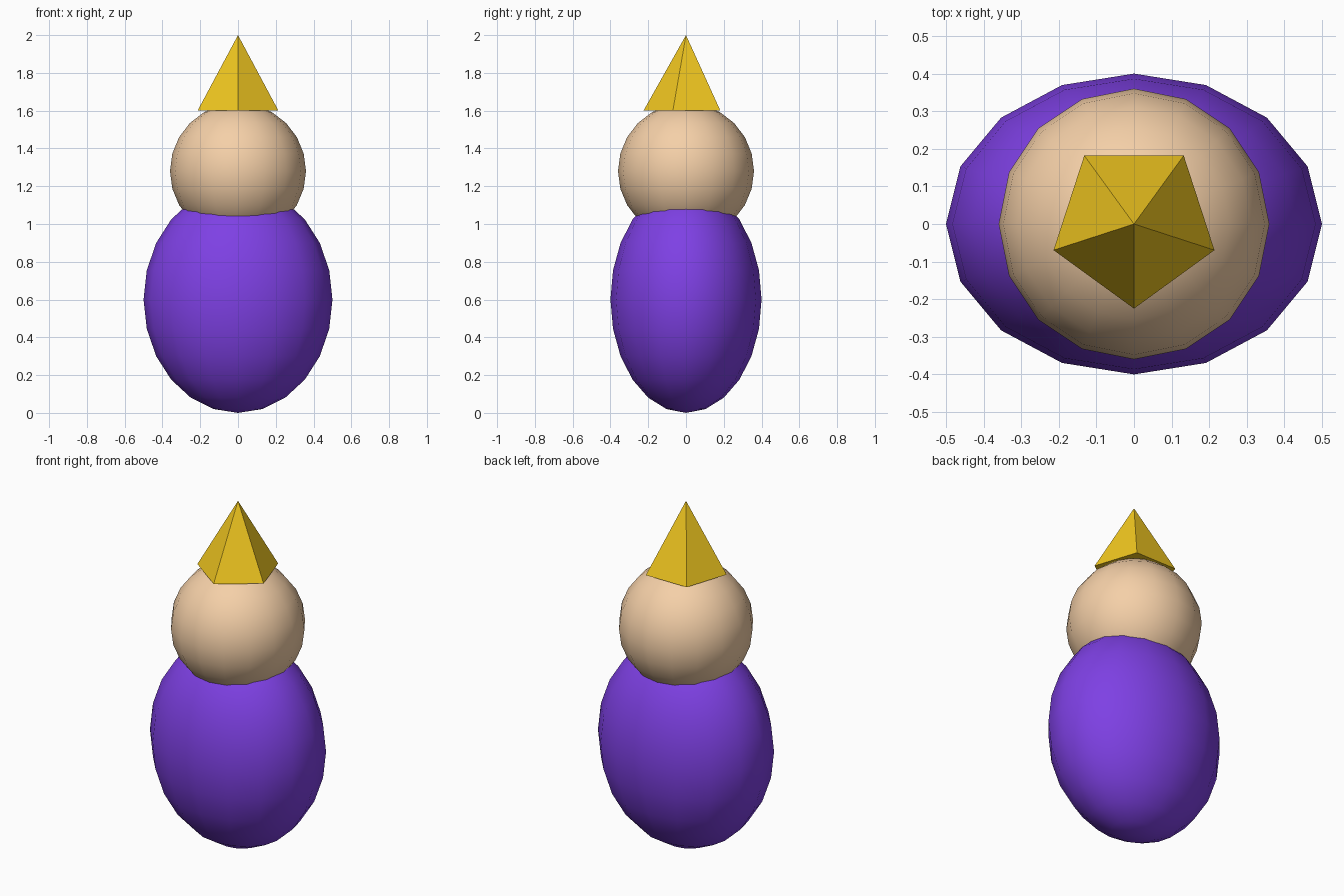
import bpy, bmesh
from math import pi, sin, cos

if "Cube" in bpy.data.objects:
    bpy.data.objects.remove(bpy.data.objects["Cube"])


def srgb(r, g, b):
    """Turn 0-255 screen colour into a linear RGBA colour."""
    lin = [c / 12.92 if c <= 0.04045 else ((c + 0.055) / 1.055) ** 2.4
           for c in (r / 255, g / 255, b / 255)]
    return (*lin, 1.0)


def finish(name, bm, rgb):
    mesh = bpy.data.meshes.new(name)
    bm.to_mesh(mesh)
    bm.free()
    mat = bpy.data.materials.new(name + "_colour")
    mat.diffuse_color = srgb(*rgb)
    mat.use_nodes = True
    mat.node_tree.nodes["Principled BSDF"].inputs["Base Color"].default_value = mat.diffuse_color
    mesh.materials.append(mat)
    obj = bpy.data.objects.new(name, mesh)
    bpy.context.collection.objects.link(obj)
    return obj


def ellipsoid(name, radii, z, rgb):
    bm = bmesh.new()
    bmesh.ops.create_uvsphere(bm, u_segments=16, v_segments=12, radius=1)
    bmesh.ops.scale(bm, vec=radii, verts=bm.verts)
    bmesh.ops.translate(bm, vec=(0, 0, z), verts=bm.verts)
    for f in bm.faces:
        f.smooth = True
    return finish(name, bm, rgb)


def pointed_hat(name, sides, radius, z0, z1, rgb):
    """Cone with one corner to the front; each side has its own tip point
    so the smooth shading stays clean at the apex."""
    bm = bmesh.new()
    ring = []
    for i in range(sides):
        a = -pi / 2 + 2 * pi * i / sides
        ring.append(bm.verts.new((radius * cos(a), radius * sin(a), z0)))
    for i in range(sides):
        tip = bm.verts.new((0, 0, z1))
        bm.faces.new((ring[i], ring[(i + 1) % sides], tip)).smooth = True
    base = bm.faces.new(ring[::-1])
    for e in base.edges:
        e.smooth = False
    return finish(name, bm, rgb)


# Egg-shaped body
ellipsoid("body", (0.5, 0.4, 0.6), 0.6, (126, 64, 228))
# Round head sunk into the body
ellipsoid("head", (0.36, 0.36, 0.36), 1.28, (245, 208, 168))
# Five-sided hat
pointed_hat("hat", 5, 0.225, 1.6, 2.0, (242, 200, 32))
